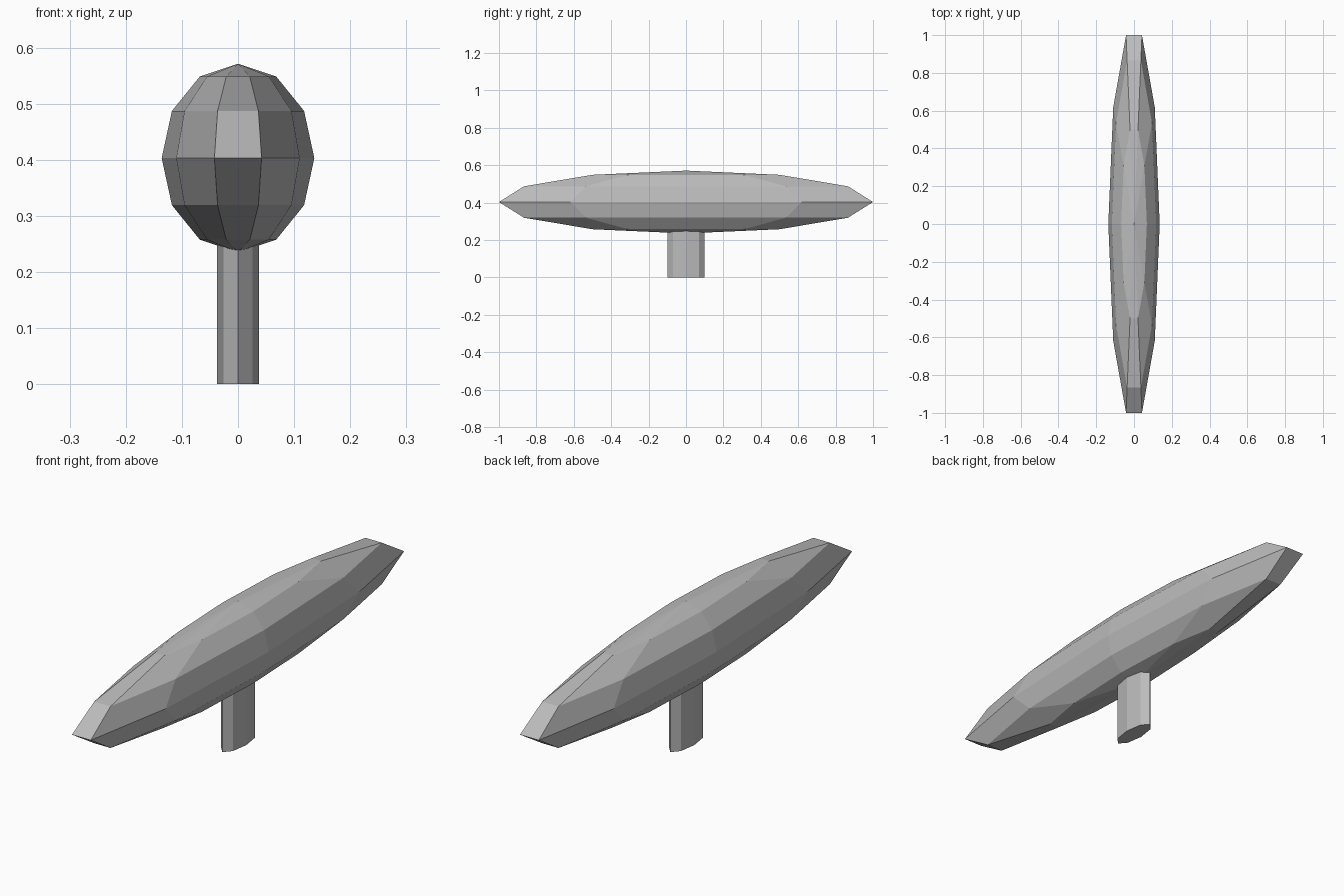
import bpy, bmesh
from math import radians, sin
from mathutils import Matrix

cube = bpy.data.objects.get("Cube")
if cube:
    bpy.data.objects.remove(cube, do_unlink=True)

# Single grey material
grey = bpy.data.materials.new("plain grey")
grey.use_nodes = True
colour = (0.5, 0.5, 0.5, 1)
grey.diffuse_color = colour
grey.node_tree.nodes["Principled BSDF"].inputs["Base Color"].default_value = colour


def add_part(name, bm):
    mesh = bpy.data.meshes.new(name)
    bm.to_mesh(mesh)
    bm.free()
    mesh.materials.append(grey)
    obj = bpy.data.objects.new(name, mesh)
    bpy.context.collection.objects.link(obj)
    return obj


# Long faceted hull: stretched ten-sided sphere, corners on the x axis
bm = bmesh.new()
bmesh.ops.create_uvsphere(bm, u_segments=10, v_segments=6, radius=1,
                          matrix=Matrix.Rotation(radians(90), 4, 'Z'))
hull = add_part("hull", bm)
hull.location.z = 0.403
hull.scale = (0.136, 1 / sin(radians(72)), 0.168)

# Flattened eight-sided post, running up into the hull
bm = bmesh.new()
bmesh.ops.create_cone(bm, cap_ends=True, segments=8, radius1=1, radius2=1, depth=1)
post = add_part("post", bm)
post.location.z = 0.16
post.scale = (0.037, 0.1, 0.32)
